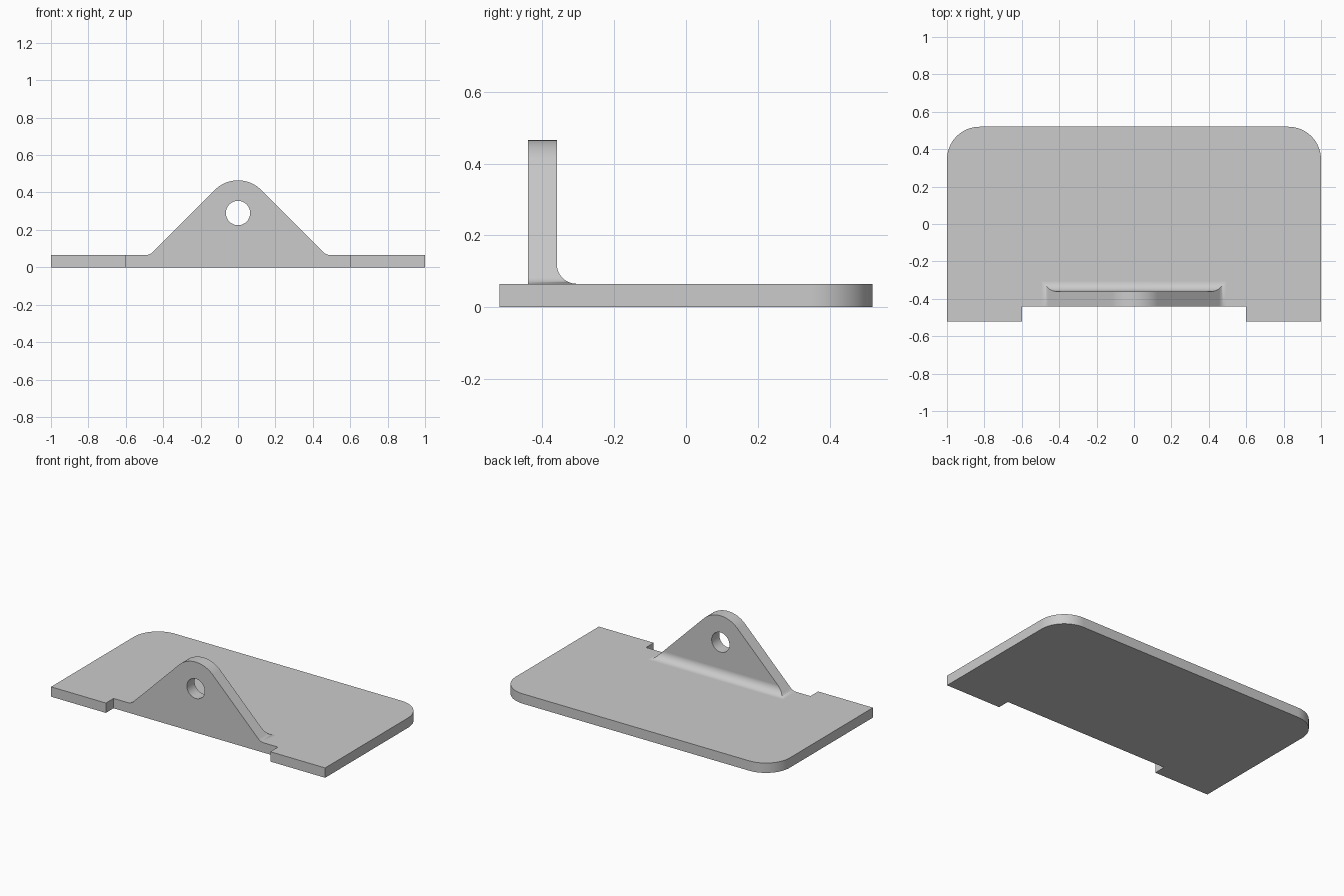
import bpy, bmesh
from math import sin, cos, pi, radians

cube = bpy.data.objects.get("Cube")
if cube:
    bpy.data.objects.remove(cube, do_unlink=True)

THICK = 0.065                 # plate thickness
FRONT, NOTCH_Y = -0.52, -0.44
FILLET = 0.055
HOLE_Z = 0.29
TIP_R = 0.175

grey = bpy.data.materials.new("plain grey")
grey.use_nodes = True
colour = (0.6, 0.6, 0.6, 1)
grey.diffuse_color = colour
grey.node_tree.nodes["Principled BSDF"].inputs["Base Color"].default_value = colour


def finish(bm, name):
    bmesh.ops.remove_doubles(bm, verts=bm.verts, dist=1e-5)
    bmesh.ops.recalc_face_normals(bm, faces=bm.faces)
    mesh = bpy.data.meshes.new(name)
    bm.to_mesh(mesh)
    bm.free()
    ob = bpy.data.objects.new(name, mesh)
    bpy.context.collection.objects.link(ob)
    mesh.materials.append(grey)
    return ob


def activate(ob):
    bpy.ops.object.select_all(action='DESELECT')
    ob.select_set(True)
    bpy.context.view_layer.objects.active = ob


def boolean(target, tool, operation):
    mod = target.modifiers.new("cut", 'BOOLEAN')
    mod.operation, mod.solver, mod.object = operation, 'EXACT', tool
    activate(target)
    bpy.ops.object.modifier_apply(modifier=mod.name)
    bpy.data.objects.remove(tool, do_unlink=True)


# Base plate: notched front edge, rounded back corners
half = [(0.6, NOTCH_Y), (0.6, FRONT), (1, FRONT)]
for i in range(17):
    a = pi / 2 * i / 16
    half.append((1 + TIP_R * (cos(a) - 1), -FRONT + TIP_R * (sin(a) - 1)))
outline = half + [(-x, y) for x, y in reversed(half)]
bm = bmesh.new()
face = bm.faces.new([bm.verts.new((x, y, 0)) for x, y in outline])
top = bmesh.ops.extrude_face_region(bm, geom=[face])["geom"]
bmesh.ops.translate(bm, vec=(0, 0, THICK),
                    verts=[v for v in top if isinstance(v, bmesh.types.BMVert)])
plate = finish(bm, "base_plate")

# Upright lug: stacked sections of (half width, back y, z)
slope = HOLE_Z + TIP_R * 2 ** 0.5          # x + z along the sloping sides
foot_x = slope - THICK + FILLET * (2 ** 0.5 - 1)
back = -0.36
sections = [(foot_x, back + FILLET, 0)]
for i in range(13):                        # fillets at the foot
    a = pi / 2 * i / 12
    z = THICK + FILLET * (1 - cos(a))
    width = foot_x - FILLET * sin(a) if i <= 6 else slope - z
    sections.append((width, back + FILLET * (1 - sin(a)), z))
for i in range(13):                        # rounded tip
    a = pi / 4 * (1 + i / 12)
    sections.append((TIP_R * cos(a), back, HOLE_Z + TIP_R * sin(a)))

bm = bmesh.new()
rings = [[bm.verts.new(p) for p in ((-w, NOTCH_Y, z), (w, NOTCH_Y, z), (w, y, z), (-w, y, z))]
         for w, y, z in sections]
bm.faces.new(rings[0])
for low, high in zip(rings, rings[1:]):
    for k in range(4):
        n = (k + 1) % 4
        bm.faces.new((low[k], low[n], high[n], high[k]))
lug = finish(bm, "upright_lug")

# Pin hole through the lug
bpy.ops.mesh.primitive_cylinder_add(vertices=48, radius=0.065, depth=0.4,
                                    location=(0, -0.4, HOLE_Z), rotation=(pi / 2, 0, 0))
drill = bpy.context.object
drill.hide_render = True
drill.data.materials.append(grey)
boolean(lug, drill, 'DIFFERENCE')
boolean(plate, lug, 'UNION')
plate.name = "bracket_plate_with_lug"

# Merge flat regions, then smooth the curves only
bm = bmesh.new()
bm.from_mesh(plate.data)
bmesh.ops.remove_doubles(bm, verts=bm.verts, dist=1e-5)
bmesh.ops.dissolve_limit(bm, angle_limit=radians(0.5), verts=bm.verts, edges=bm.edges)
bm.to_mesh(plate.data)
bm.free()
plate.data.materials.clear()
plate.data.materials.append(grey)
activate(plate)
bpy.ops.object.shade_smooth_by_angle(angle=radians(30))
weighted = plate.modifiers.new("even_shading", 'WEIGHTED_NORMAL')
weighted.keep_sharp = True
